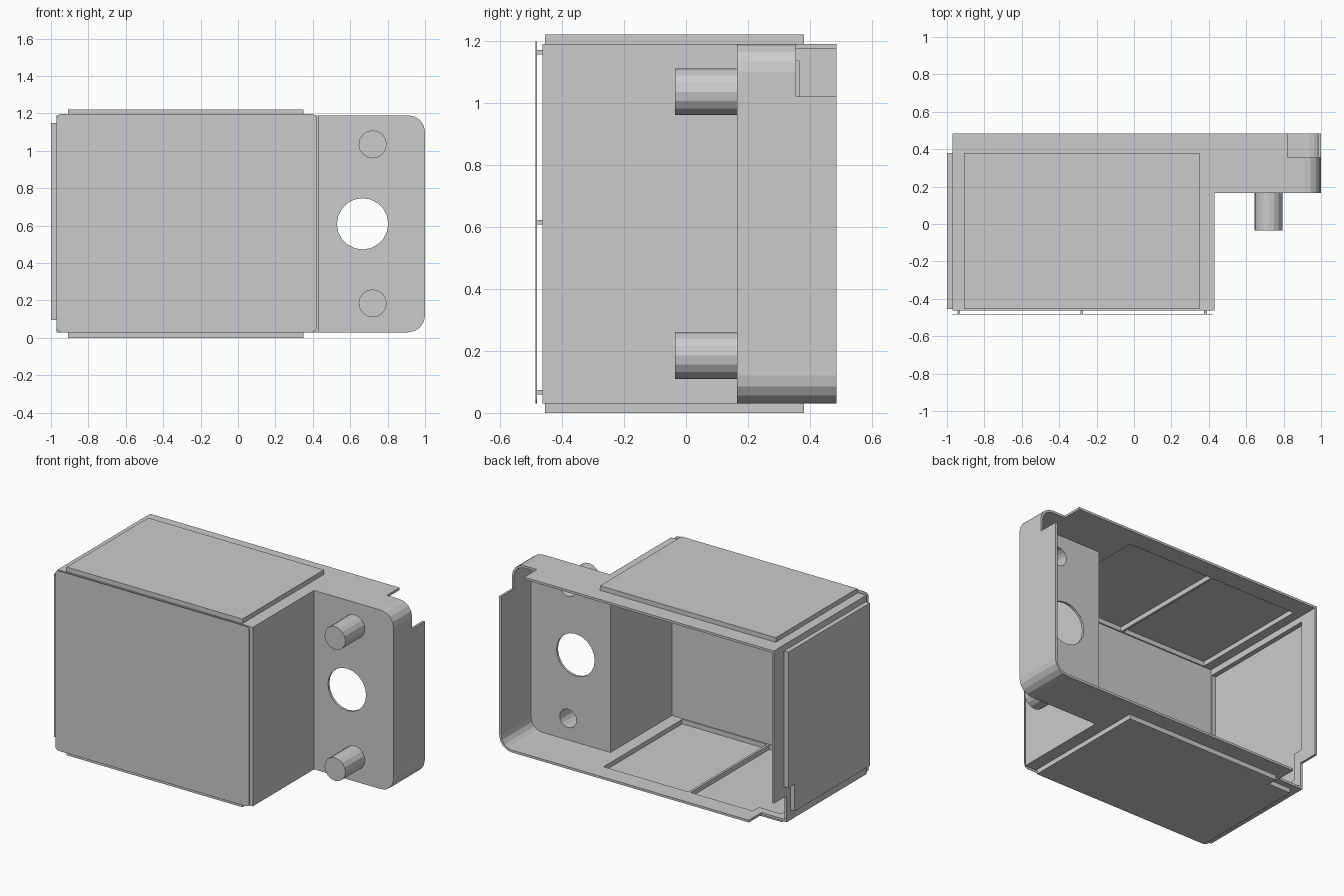
import bpy, bmesh
from math import cos, sin, pi

if "Cube" in bpy.data.objects:
    bpy.data.objects.remove(bpy.data.objects["Cube"])

T = 0.015  # wall thickness


def prism(name, pts, axis, lo, hi):
    """Extrude a 2D outline along an axis from lo to hi."""
    place = {'x': lambda a, b, t: (t, a, b),
             'y': lambda a, b, t: (a, t, b),
             'z': lambda a, b, t: (a, b, t)}[axis]
    bm = bmesh.new()
    bottom = [bm.verts.new(place(a, b, lo)) for a, b in pts]
    top = [bm.verts.new(place(a, b, hi)) for a, b in pts]
    bm.faces.new(bottom)
    bm.faces.new(top)
    n = len(pts)
    for i in range(n):
        j = (i + 1) % n
        bm.faces.new((bottom[i], bottom[j], top[j], top[i]))
    bmesh.ops.recalc_face_normals(bm, faces=bm.faces)
    me = bpy.data.meshes.new(name)
    bm.to_mesh(me)
    bm.free()
    ob = bpy.data.objects.new(name, me)
    bpy.context.collection.objects.link(ob)
    return ob


def rect(a0, a1, b0, b1):
    return [(a0, b0), (a1, b0), (a1, b1), (a0, b1)]


def box(name, x0, x1, y0, y1, z0, z1):
    return prism(name, rect(x0, x1, y0, y1), 'z', z0, z1)


def circle(cx, cy, r, n):
    return [(cx + r * cos(2 * pi * i / n), cy + r * sin(2 * pi * i / n)) for i in range(n)]


def arc(cx, cy, r, start, n=4):
    return [(cx + r * cos(start + pi / 2 * i / n), cy + r * sin(start + pi / 2 * i / n))
            for i in range(n + 1)]


def combine(ob, other, op):
    """Apply a boolean and discard the tool object."""
    other.hide_render = True
    mod = ob.modifiers.new("bool", 'BOOLEAN')
    mod.operation, mod.solver, mod.object = op, 'EXACT', other
    deps = bpy.context.evaluated_depsgraph_get()
    me = bpy.data.meshes.new_from_object(ob.evaluated_get(deps))
    ob.modifiers.clear()
    ob.data = me
    bpy.data.objects.remove(other)


def body(name, d, back):
    """Box with side flange, inset by d."""
    x0, x1, z0, z1, r = -0.97 + d, 1 - d, 0.03 + d, 1.19 - d, 0.09 - d
    pts = [(x0, z0)] + arc(x1 - r, z0 + r, r, -pi / 2) + arc(x1 - r, z1 - r, r, 0) + [(x0, z1)]
    ob = prism(name, pts, 'y', -0.463 + d, back)
    combine(ob, box("step", 0.43 - d, 1.2, -1, 0.165 + d, -0.2, 1.5), 'DIFFERENCE')
    return ob


def bulges(d, lap):
    """Raised panels on top, bottom and left, inset by d."""
    y0, y1, yn = -0.455 + d, 0.38 - d, 0.317 - d
    x0, x1, xn = -0.91 + d, 0.35 - d, -0.75 + d
    z0, z1, zn = 0.095 + d, 1.15 - d, 0.27 + d
    low = [(x0, y0), (x1, y0), (x1, y1), (xn, y1), (xn, yn), (x0, yn)]
    side = [(y0, z0), (yn, z0), (yn, zn), (y1, zn), (y1, z1), (y0, z1)]
    return [prism("top_panel", rect(x0, x1, y0, y1), 'z', 1.19 - lap, 1.22 - d),
            prism("bottom_panel", low, 'z', d, 0.03 + lap),
            prism("left_panel", side, 'x', -1 + d, -0.97 + lap)]


# Outer volume: body, raised panels and pegs
housing = body("housing", 0, 0.485)
for p in bulges(0, 0.01):
    combine(housing, p, 'UNION')
for z in (0.185, 1.035):
    combine(housing, prism("peg", circle(0.72, z, 0.075, 16), 'y', -0.035, 0.172), 'UNION')

# Hollow it from the back
combine(housing, body("cavity", T, 0.7), 'DIFFERENCE')
for p in bulges(T, 0.03):
    combine(housing, p, 'DIFFERENCE')
for z in (0.185, 1.035):
    combine(housing, prism("bore", circle(0.72, z, 0.06, 16), 'y', -0.02, 0.25), 'DIFFERENCE')

# Flange hole and the two rear corner notches
combine(housing, prism("hole", circle(0.666, 0.61, 0.137, 20), 'y', 0.1, 0.25), 'DIFFERENCE')
combine(housing, box("notch", 0.82, 1.2, 0.355, 0.7, 1.02, 1.4), 'DIFFERENCE')
combine(housing, box("notch", -1.2, -0.79, 0.355, 0.7, -0.2, 0.20), 'DIFFERENCE')

# Middle ribs inside the top and bottom panels
box("top_rib", -0.288, -0.273, -0.445, 0.37, 1.175, 1.21)
box("bottom_rib", -0.288, -0.273, -0.445, 0.37, 0.01, 0.045)

# Thin front plate standing off on small pins
x0, x1, z0, z1, r = -0.97, 0.42, 0.03, 1.197, 0.025
plate = (arc(x1 - r, z0 + r, r, -pi / 2) + arc(x1 - r, z1 - r, r, 0)
         + arc(x0 + r, z1 - r, r, pi / 2) + arc(x0 + r, z0 + r, r, pi))
prism("front_plate", plate, 'y', -0.485, -0.481)
for x in (-0.938, -0.28, 0.382):
    for z in (0.067, 0.615, 1.163):
        box("plate_pin", x - 0.007, x + 0.007, -0.482, -0.46, z - 0.007, z + 0.007)
